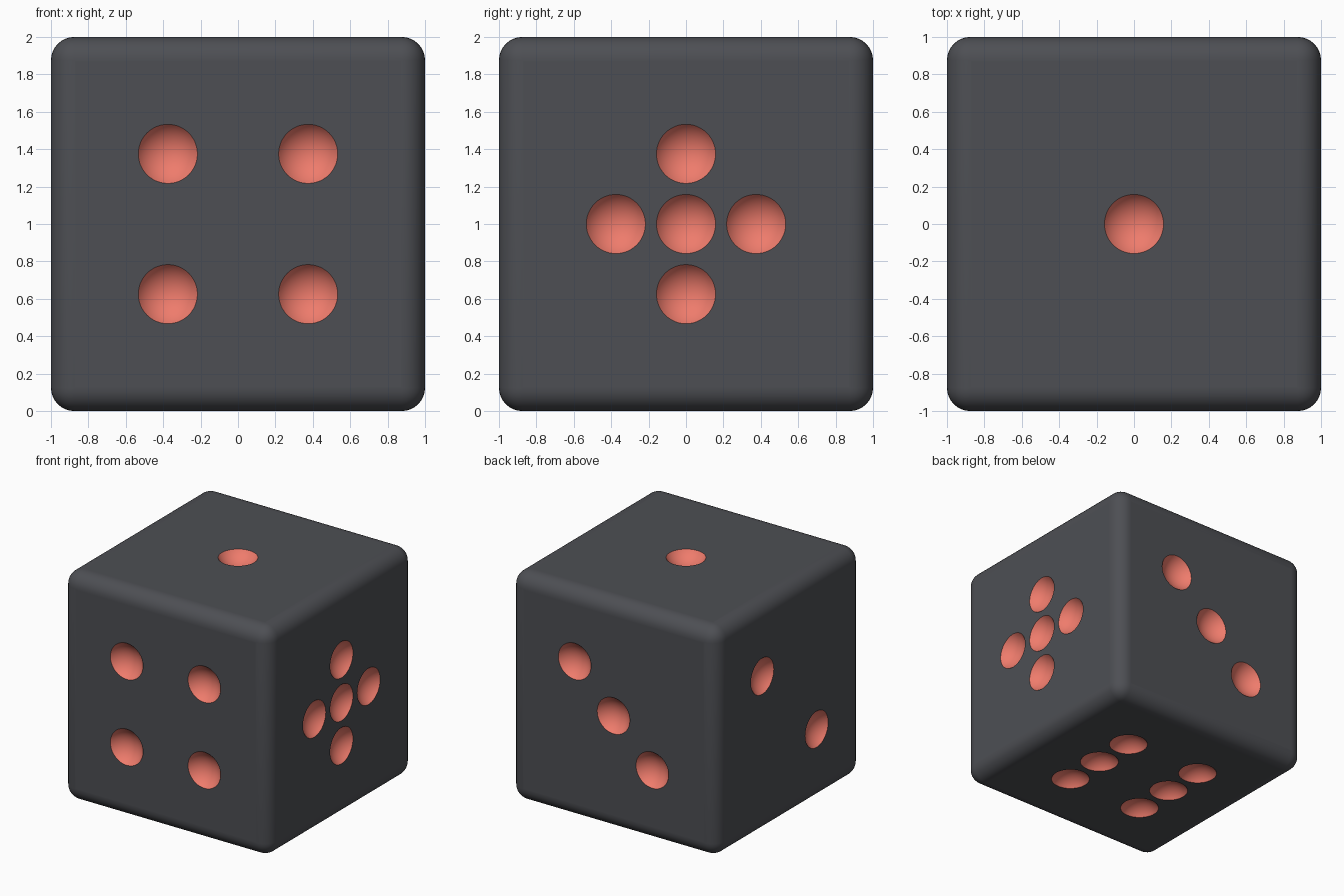
import bpy, bmesh
from math import sin, cos, asin, tau
from mathutils import Vector

if "Cube" in bpy.data.objects:
    bpy.data.objects.remove(bpy.data.objects["Cube"])

S = 0.375                     # pip spacing
RIM, R = 0.158, 0.19          # pip rim radius on the face, pip sphere radius
SIDES, RINGS = 48, 10
OFF = (R * R - RIM * RIM) ** 0.5
X, Y, Z = Vector((1, 0, 0)), Vector((0, 1, 0)), Vector((0, 0, 1))


def material(name, rgb):
    m = bpy.data.materials.new(name)
    m.diffuse_color = (*rgb, 1)
    m.use_nodes = True
    m.node_tree.nodes["Principled BSDF"].inputs["Base Color"].default_value = m.diffuse_color
    return m


def pip(bm, centre, n, u, v):
    """Spherical dent sunk into a face; returns its rim edges."""
    ball = centre + n * OFF
    rings = []
    for k in range(1, RINGS + 1):
        a = asin(RIM / R) * k / RINGS
        rings.append([bm.verts.new(ball - n * R * cos(a) + R * sin(a) *
                      (u * cos(tau * i / SIDES) + v * sin(tau * i / SIDES)))
                      for i in range(SIDES)])
    tip = bm.verts.new(ball - n * R)
    for i in range(SIDES):
        j = (i + 1) % SIDES
        bm.faces.new((tip, rings[0][i], rings[0][j])).material_index = 1
        for a, b in zip(rings, rings[1:]):
            bm.faces.new((a[i], b[i], b[j], a[j])).material_index = 1
    rim = rings[-1]
    return [bm.edges.get((rim[i - 1], rim[i])) for i in range(SIDES)]


# Rounded cube body
bm = bmesh.new()
bmesh.ops.create_cube(bm, size=2)
bmesh.ops.translate(bm, verts=bm.verts[:], vec=Z)
bmesh.ops.bevel(bm, geom=bm.edges[:], offset=0.125, segments=8, profile=0.5,
                affect='EDGES')

# Narrow border round each flat side keeps its shading flat
bm.normal_update()
flats = [f for f in bm.faces if f.calc_area() > 1]
bmesh.ops.inset_individual(bm, faces=flats, thickness=0.01)
bm.normal_update()

# Pip layouts: outward normal, face axes, spots
layouts = [
    (Z, X, Y, [(0, 0)]),
    (-X, Y, Z, [(1, 1), (-1, -1)]),
    (Y, X, Z, [(1, 1), (0, 0), (-1, -1)]),
    (-Y, X, Z, [(u, v) for u in (-1, 1) for v in (-1, 1)]),
    (X, Y, Z, [(0, 0), (1, 0), (-1, 0), (0, 1), (0, -1)]),
    (-Z, X, Y, [(u, v) for u in (-1, 1) for v in (-1, 0, 1)]),
]

# Replace each flat side with a sheet pierced by its pips
for n, u, v, spots in layouts:
    flat = next(f for f in bm.faces
                if f.calc_area() > 1 and f.normal.dot(n) > 0.9)
    edges = list(flat.edges)
    bmesh.ops.delete(bm, geom=[flat], context='FACES_ONLY')
    for a, b in spots:
        edges += pip(bm, Z + n + (u * a + v * b) * S, n, u, v)
    bmesh.ops.triangle_fill(bm, edges=edges, use_beauty=True, normal=n)
bmesh.ops.recalc_face_normals(bm, faces=bm.faces[:])

# Finished die, smooth with crisp pip rims
for f in bm.faces:
    f.smooth = True
me = bpy.data.meshes.new("die_body")
bm.to_mesh(me)
bm.free()
me.materials.append(material("dark_body", (0.075, 0.078, 0.088)))
me.materials.append(material("coral_pips", (0.86, 0.20, 0.15)))
me.set_sharp_from_angle(angle=0.5)
die = bpy.data.objects.new("die_body", me)
bpy.context.collection.objects.link(die)
